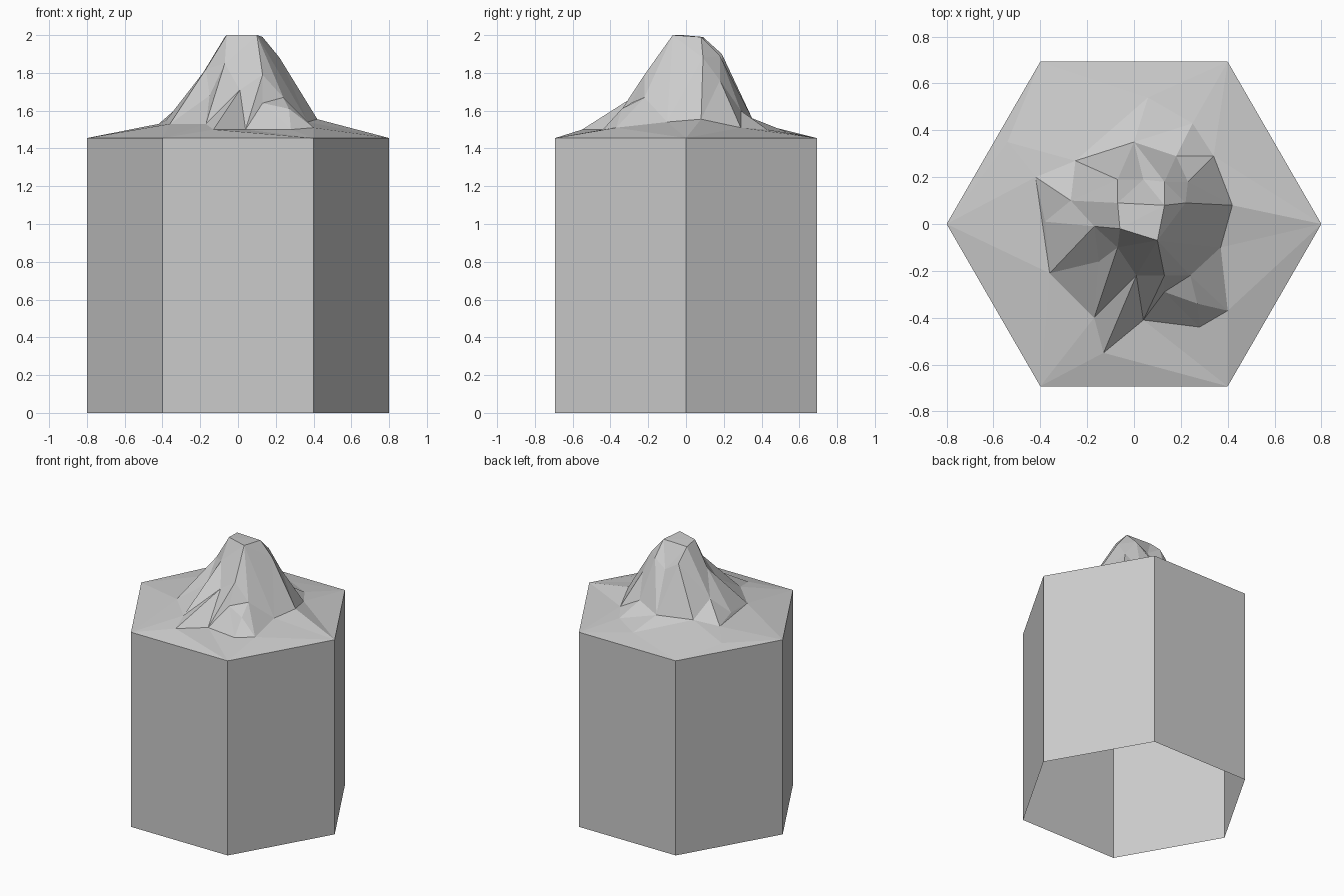
import bpy
import math
from mathutils import Vector
from mathutils.geometry import delaunay_2d_cdt

cube = bpy.data.objects.get("Cube")
if cube:
    bpy.data.objects.remove(cube, do_unlink=True)

RADIUS, RIM = 0.8, 1.455

stone = bpy.data.materials.new("light_grey_stone")
stone.use_nodes = True
colour = (0.6, 0.6, 0.6, 1)
stone.diffuse_color = colour
stone.node_tree.nodes["Principled BSDF"].inputs["Base Color"].default_value = colour


def add_mesh(name, verts, faces):
    """Make a flat shaded object from points and faces."""
    mesh = bpy.data.meshes.new(name)
    mesh.from_pydata(verts, [], faces)
    mesh.materials.append(stone)
    mesh.update()
    obj = bpy.data.objects.new(name, mesh)
    bpy.context.collection.objects.link(obj)
    return obj


def hexagon(z):
    return [(RADIUS * math.cos(math.radians(60 * i)),
             RADIUS * math.sin(math.radians(60 * i)), z) for i in range(6)]


# Column: six walls, open at the bottom
add_mesh("hexagon_column", hexagon(0) + hexagon(RIM),
         [(i, (i + 1) % 6, (i + 1) % 6 + 6, i + 6) for i in range(6)])

# Peak: named landmarks of the terrain
points = {
    # summit plateau
    "top_nw": (-.07, .09, 1.99), "top_ne": (.13, .08, 1.99),
    "top_se": (.10, -.07, 2), "top_sw": (-.06, -.02, 2),
    # north face
    "north_left": (-.07, .19, 1.9), "north_mid": (.04, .19, 1.83),
    "north_right": (.13, .18, 1.89), "north_foot": (0, .35, 1.56),
    "northwest_foot": (-.25, .27, 1.56),
    # east face
    "east_shoulder": (.22, .09, 1.88), "east_foot": (.42, .08, 1.555),
    "east_ledge": (.23, .18, 1.76), "northeast_foot": (.34, .29, 1.51),
    "northeast_dip": (.18, .29, 1.6), "east_dip": (.37, -.10, 1.54),
    # south face
    "south_ridge": (.13, -.22, 1.79), "south_shoulder": (.24, -.22, 1.67),
    "south_hollow": (.01, -.22, 1.71), "south_foot": (.04, -.41, 1.5),
    "south_toe": (-.13, -.55, 1.5), "southeast_foot": (.40, -.37, 1.51),
    "south_ledge": (.13, -.29, 1.64), "south_step": (.27, -.34, 1.61),
    # west face
    "west_shoulder": (-.17, -.01, 1.82), "west_foot": (-.42, .20, 1.53),
    "west_ledge": (-.27, .10, 1.66), "west_dip": (-.38, .01, 1.55),
    "southwest_foot": (-.36, -.21, 1.53), "southwest_step": (-.15, -.16, 1.68),
    "southwest_gully": (-.07, -.10, 1.85), "southwest_toe": (-.17, -.40, 1.53),
    # low mounds on the apron
    "mound_nw": (-.54, .35, 1.495), "mound_n": (.06, .54, 1.485),
    "mound_ne": (.25, .43, 1.5), "mound_se": (.28, -.44, 1.5),
}

# Ridge lines that the facets must follow
ridges = [
    "top_nw top_sw top_se top_ne top_nw",
    "west_foot northwest_foot north_foot north_right top_ne",
    "north_foot north_left top_nw",
    "north_foot north_mid top_ne",
    "northwest_foot north_left",
    "west_foot southwest_foot west_shoulder top_sw",
    "top_ne east_shoulder east_foot northeast_foot east_ledge east_shoulder",
    "east_foot east_dip southeast_foot",
    "top_se south_ridge south_foot",
    "south_ridge south_shoulder southeast_foot",
    "top_sw southwest_gully southwest_toe south_hollow south_toe south_foot",
    "south_hollow south_foot",
    "southwest_foot southwest_toe",
]

names = list(points)
ground = [Vector(p) for p in points.values()] + [Vector(p) for p in hexagon(RIM)]
edges = set()
for ridge in ridges:
    chain = [names.index(n) for n in ridge.split()]
    edges.update(zip(chain, chain[1:]))

flat, _, tris, origin, _, _ = delaunay_2d_cdt(
    [p.xy for p in ground], list(edges), [], 0, 1e-5)

# Lift the flat triangulation to the landmark heights
verts = [(p.x, p.y, ground[o[0]].z if o else RIM) for p, o in zip(flat, origin)]


def face_up(tri):
    a, b, c = (Vector(verts[i]) for i in tri)
    return tri if (b - a).cross(c - a).z > 0 else tri[::-1]


add_mesh("mountain_peak", verts, [face_up(list(t)) for t in tris])
